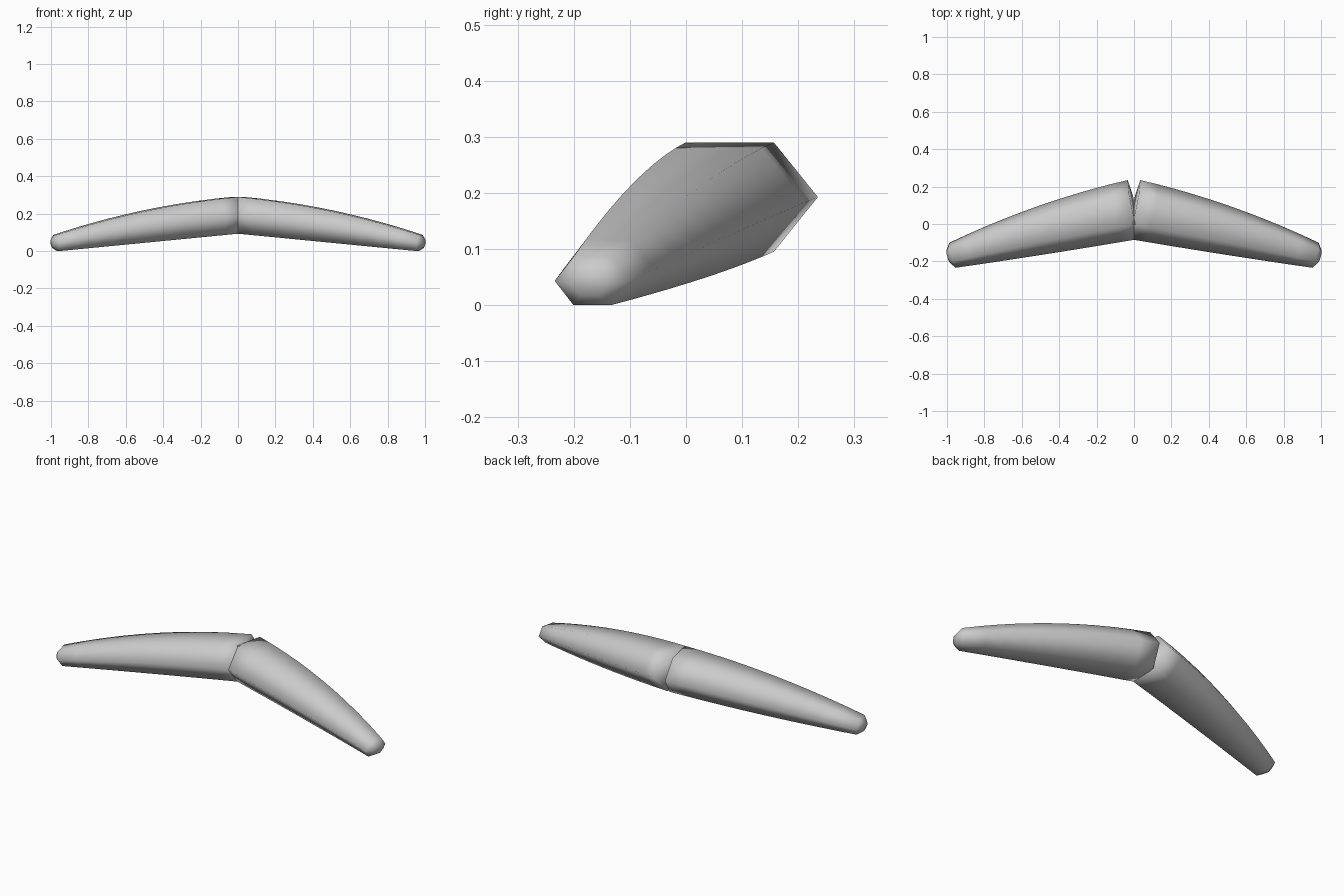
import bpy, bmesh, math
from mathutils import Vector

cube = bpy.data.objects.get("Cube")
if cube:
    bpy.data.objects.remove(cube)

grey = bpy.data.materials.new("light_grey")
grey.use_nodes = True
COLOR = (0.6, 0.6, 0.6, 1)
grey.diffuse_color = COLOR
grey.node_tree.nodes["Principled BSDF"].inputs["Base Color"].default_value = COLOR

SIDES, RINGS = 6, 10


def blend(root, middle, tip, t):
    """Quadratic curve through three values."""
    return root * (1 - t) * (1 - 2 * t) + middle * 4 * t * (1 - t) + tip * t * (2 * t - 1)


def ring(bm, side, t, scale=1.0, push=0.0):
    """Flattened hexagon, leaning to stay square to the swept arm."""
    width = blend(0.157, 0.127, 0.067, t) * scale
    height = blend(0.0975, 0.084, 0.043, t) * scale
    lean_y = blend(0.21, 0.23, 0.25, t)
    lean_z = blend(0.10, 0.15, 0.21, t)
    centre = Vector((0.97 * t + push,
                     blend(0.078, -0.032, -0.167, t) - push * lean_y,
                     blend(0.1925, 0.132, 0.043, t) - push * lean_z))
    verts = []
    for i in range(SIDES):
        a = math.tau * i / SIDES
        dy, dz = width * math.cos(a), height * math.sin(a) / math.sin(math.pi / 3)
        p = centre + Vector((lean_y * dy + lean_z * dz, dy, dz))
        verts.append(bm.verts.new((p.x * side, p.y, p.z)))
    return verts


def arm(name, side):
    bm = bmesh.new()
    rings = [ring(bm, side, i / RINGS) for i in range(RINGS + 1)]
    # Blunt chamfered tip
    rings.append(ring(bm, side, 1, scale=0.5, push=0.024))
    for a, b in zip(rings, rings[1:]):
        for i in range(SIDES):
            j = (i + 1) % SIDES
            bm.faces.new((a[i], a[j], b[j], b[i]))
    # End caps
    bm.faces.new(rings[0])
    bm.faces.new(rings[-1])
    bmesh.ops.recalc_face_normals(bm, faces=bm.faces)
    for f in bm.faces:
        f.smooth = True
    mesh = bpy.data.meshes.new(name)
    bm.to_mesh(mesh)
    bm.free()
    mesh.materials.append(grey)
    obj = bpy.data.objects.new(name, mesh)
    bpy.context.collection.objects.link(obj)


# Two mirrored arms meeting at the middle
arm("left_arm", 1)
arm("right_arm", -1)
